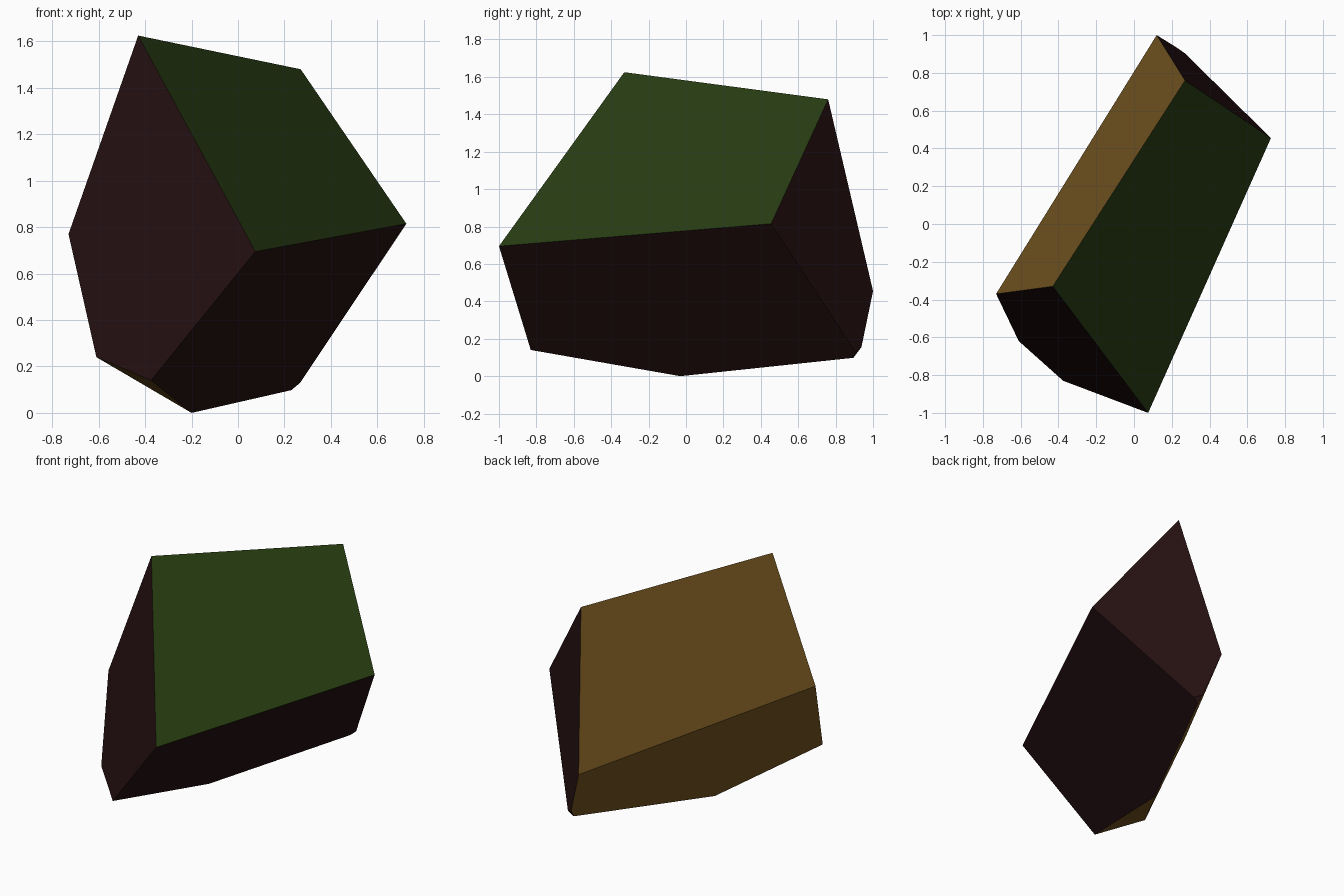
import bpy
import bmesh

cube = bpy.data.objects.get("Cube")
if cube:
    bpy.data.objects.remove(cube, do_unlink=True)


def make_material(name, rgb):
    mat = bpy.data.materials.new(name)
    mat.use_nodes = True
    colour = (*rgb, 1.0)
    mat.diffuse_color = colour
    bsdf = next(n for n in mat.node_tree.nodes if n.type == "BSDF_PRINCIPLED")
    bsdf.inputs["Base Color"].default_value = colour
    bsdf.inputs["Roughness"].default_value = 0.8
    return mat


# Corners of the faceted block
corners = {
    "peak": (-0.43, -0.33, 1.625),
    "back_top": (0.27, 0.76, 1.48),
    "side": (0.725, 0.455, 0.815),
    "front": (0.075, -1.0, 0.695),
    "shoulder": (-0.73, -0.37, 0.77),
    "back": (0.12, 1.0, 0.455),
    "front_foot": (-0.375, -0.83, 0.14),
    "outer_foot": (-0.61, -0.62, 0.24),
    "base": (-0.2, -0.03, 0.0),
    "tip_low": (0.23, 0.895, 0.098),
    "tip_back": (0.22, 0.938, 0.155),
    "tip_side": (0.268, 0.905, 0.13),
}

# Flat facets grouped by colour
facets = {
    "green": ["peak front side back_top"],
    "gold": [
        "peak back_top back shoulder",
        "shoulder back tip_back tip_low base outer_foot",
        "front_foot outer_foot base",
    ],
    "dark_maroon": [
        "peak shoulder outer_foot front_foot front",
        "front front_foot base tip_low tip_side side",
        "back_top side tip_side tip_back back",
        "tip_low tip_back tip_side",
    ],
}
colours = {
    "green": (0.021, 0.047, 0.006),
    "gold": (0.175, 0.09, 0.015),
    "dark_maroon": (0.018, 0.005, 0.0055),
}

# Faceted block
mesh = bpy.data.meshes.new("faceted_block")
bm = bmesh.new()
verts = {name: bm.verts.new(co) for name, co in corners.items()}
for index, (colour, outlines) in enumerate(facets.items()):
    mesh.materials.append(make_material(colour, colours[colour]))
    for outline in outlines:
        face = bm.faces.new([verts[name] for name in outline.split()])
        face.material_index = index
        face.smooth = False
bmesh.ops.recalc_face_normals(bm, faces=bm.faces[:])
bm.to_mesh(mesh)
bm.free()

block = bpy.data.objects.new("faceted_block", mesh)
bpy.context.collection.objects.link(block)
